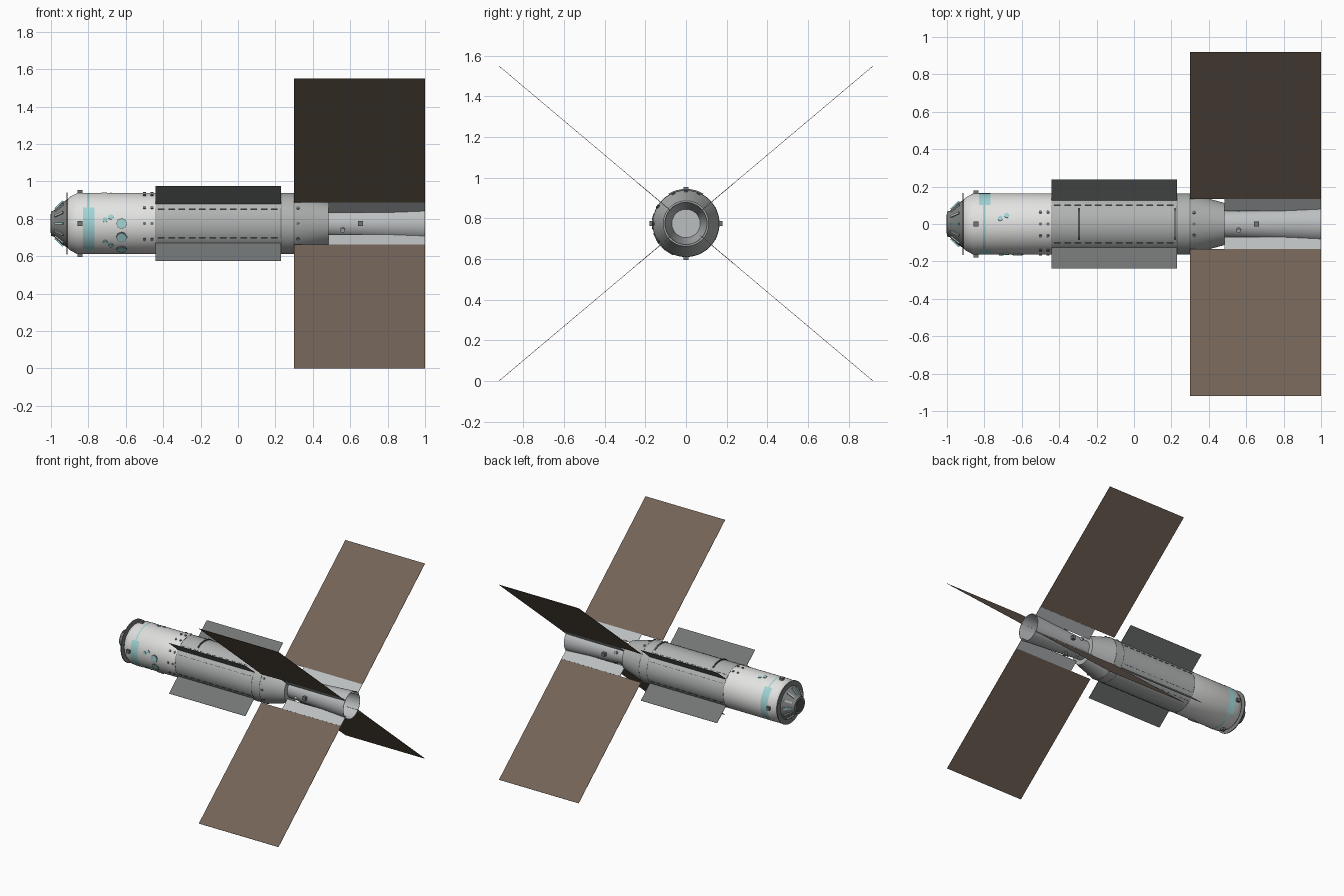
import bpy, bmesh, math
from mathutils import Matrix, Vector

AXIS_Z = 0.775
R = 0.163
FIN_ANGLE = math.radians(40.1)
QUARTERS = [FIN_ANGLE, math.pi - FIN_ANGLE, math.pi + FIN_ANGLE, -FIN_ANGLE]

cube = bpy.data.objects.get("Cube")
if cube:
    bpy.data.objects.remove(cube, do_unlink=True)


def material(name, *rgb):
    m = bpy.data.materials.new(name)
    m.use_nodes = True
    m.diffuse_color = (*rgb, 1)
    m.node_tree.nodes["Principled BSDF"].inputs["Base Color"].default_value = (*rgb, 1)
    return m


WHITE = material("white hull", 0.76, 0.76, 0.75)
GREY = material("grey hull", 0.44, 0.45, 0.45)
PALE = material("pale metal", 0.5, 0.52, 0.53)
FIN = material("slate radiator", 0.17, 0.18, 0.18)
PANEL = material("brown solar cell", 0.17, 0.125, 0.095)
TEAL = material("teal", 0.36, 0.66, 0.67)
DARK = material("dark metal", 0.08, 0.085, 0.085)
NOSE = material("nose grey", 0.2, 0.21, 0.21)


def finish(name, bm, mat, smooth=False):
    bmesh.ops.recalc_face_normals(bm, faces=bm.faces)
    mesh = bpy.data.meshes.new(name)
    bm.to_mesh(mesh)
    bm.free()
    mesh.materials.append(mat)
    obj = bpy.data.objects.new(name, mesh)
    bpy.context.collection.objects.link(obj)
    if smooth:
        bpy.ops.object.select_all(action="DESELECT")
        obj.select_set(True)
        bpy.context.view_layer.objects.active = obj
        bpy.ops.object.shade_smooth_by_angle(angle=math.radians(30))
    return obj


def lathe(name, profile, mat, start=0, sweep=math.tau, steps=48):
    """Sweep (x, radius) points around the long axis."""
    bm = bmesh.new()
    axis = Vector((0, 0, AXIS_Z))
    turn = Matrix.Rotation(start, 3, "X")
    verts = [bm.verts.new(axis + turn @ Vector((x, r, 0))) for x, r in profile]
    edges = [bm.edges.new(pair) for pair in zip(verts, verts[1:])]
    bmesh.ops.spin(bm, geom=verts + edges, cent=axis, axis=(1, 0, 0),
                   angle=sweep, steps=steps)
    bmesh.ops.remove_doubles(bm, verts=bm.verts, dist=0.0002)
    return finish(name, bm, mat, True)


def frame(x, r, angle, tilt=0):
    """Local y points outward from the long axis."""
    return (Matrix.Translation((0, 0, AXIS_Z)) @ Matrix.Rotation(angle, 4, "X")
            @ Matrix.Translation((x, r, 0)) @ Matrix.Rotation(tilt, 4, "Z"))


def box(name, x, r, angle, size, mat, tilt=0):
    bm = bmesh.new()
    bmesh.ops.create_cube(bm, size=1, matrix=frame(x, r, angle, tilt) @ Matrix.Diagonal((*size, 1)))
    return finish(name, bm, mat)


def disc(name, x, r, angle, radius, depth, mat, sides=8):
    bm = bmesh.new()
    bmesh.ops.create_cone(bm, cap_ends=True, segments=sides, radius1=radius, radius2=radius,
                          depth=depth,
                          matrix=frame(x, r, angle) @ Matrix.Rotation(math.pi / 2, 4, "X"))
    return finish(name, bm, mat)


def side_angle(height):
    """Angle on the front (-y) side of the hull at a height above the axis."""
    return math.pi - math.asin(height / R)


# Hull sections
lathe("forward_hull", [(-0.91, 0.13), (-0.9, 0.142), (-0.86, R), (-0.44, R)], WHITE)
lathe("main_hull", [(-0.44, R), (0.3, R)], GREY)
lathe("tail_cone", [(0.3, R), (0.485, 0.112), (0.485, 0.07)], GREY)
lathe("tail_flare", [(0.5, 0), (0.5, 0.07), (1.0, 0.103), (1.0, 0.106), (0.48, 0.074)], PALE)
for i, x in enumerate((-0.44, 0.23, 0.3)):
    lathe(f"hull_seam_{i}", [(x - 0.002, R), (x - 0.002, R + 0.001),
                             (x + 0.002, R + 0.001), (x + 0.002, R)], FIN)

# Docking nose with ribs and flange
lathe("nose_cone", [(-1.0, 0), (-1.0, 0.065), (-0.985, 0.07), (-0.94, 0.112), (-0.91, 0.13)], NOSE)
lathe("nose_hatch", [(-1.0, 0.05), (-1.002, 0.05), (-1.002, 0)], DARK)
lathe("nose_flange", [(-0.917, 0.12), (-0.917, 0.165), (-0.911, 0.165), (-0.911, 0.12)], NOSE)
for i in range(12):
    box(f"nose_rib_{i}", -0.957, 0.1, i * math.tau / 12, (0.06, 0.008, 0.012),
        TEAL if i % 3 == 0 else PALE, 0.75)

# Teal band and side patches
lathe("teal_band", [(-0.806, R + 0.001), (-0.794, R + 0.001)], TEAL)
for side, middle in (("front", math.pi + 0.25), ("back", 0.1)):
    lathe(f"teal_patch_{side}", [(-0.83, R + 0.0015), (-0.768, R + 0.0015)], TEAL,
          middle - 0.8, 1.6, 16)

# Radiators, their root strips and dashed rails, solar wings and hinges
for i, a in enumerate(QUARTERS):
    box(f"radiator_{i}", -0.105, 0.235, a, (0.67, 0.152, 0.003), FIN)
    lathe(f"radiator_root_{i}", [(-0.44, R + 0.001), (0.23, R + 0.001)], GREY, a - 0.21, 0.42, 8)
    for s in (-1, 1):
        for k in range(12):
            box(f"rail_dash_{i}_{s}_{k}", -0.41 + k * 0.055, R + 0.001, a + s * 0.21,
                (0.035, 0.004, 0.003), DARK)
    box(f"wing_hinge_{i}", 0.742, 0.135, a, (0.515, 0.084, 0.004), PALE)
    box(f"solar_wing_{i}", 0.65, 0.69, a, (0.7, 1.026, 0.002), PANEL)

# Blocks at the four quarter points of the nose and tail
for i in range(4):
    a = i * math.pi / 2
    box(f"hull_block_{i}", -0.845, 0.168, a, (0.026, 0.024, 0.026), FIN)
    box(f"tail_block_{i}", 0.655, 0.094, a, (0.026, 0.024, 0.026), FIN)
    disc(f"tail_tank_{i}", 0.56, 0.085, a + 0.4, 0.012, 0.02, PALE, 12)

# Portholes and small fittings
for i, h in enumerate((0.0, -0.073, -0.138)):
    disc(f"porthole_rim_{i}", -0.622, R, side_angle(h), 0.03, 0.005, NOSE)
    disc(f"porthole_{i}", -0.622, R, side_angle(h), 0.026, 0.009, TEAL)
for i, (x, h) in enumerate([(-0.68, 0.035), (-0.71, 0.02), (-0.71, -0.1), (-0.68, -0.115)]):
    disc(f"small_port_{i}", x, R, side_angle(h), 0.014, 0.009, TEAL)
for i, (x, y) in enumerate([(-0.715, 0.03), (-0.68, 0.045)]):
    disc(f"top_port_{i}", x, R, math.acos(y / R), 0.014, 0.009, TEAL)
for i, x in enumerate((-0.5, -0.46, 0.32)):
    for k, h in enumerate((0.085, 0.0, -0.085)):
        radius = R if x < 0.3 else 0.158
        disc(f"fitting_{i}_{k}", x, radius, side_angle(h), 0.009, 0.01, FIN, 8)
        disc(f"top_fitting_{i}_{k}", x, radius, math.acos(h * 0.75 / R), 0.009, 0.01, FIN, 8)

# Curved grab rails over the top
for name, x, mat in (("front_grab_rail", -0.295, DARK), ("rear_grab_rail", 0.22, FIN)):
    lathe(name, [(x - 0.005, R), (x - 0.005, R + 0.007), (x + 0.005, R + 0.007), (x + 0.005, R)],
          mat, math.pi / 2 - 0.53, 1.06, 12)
